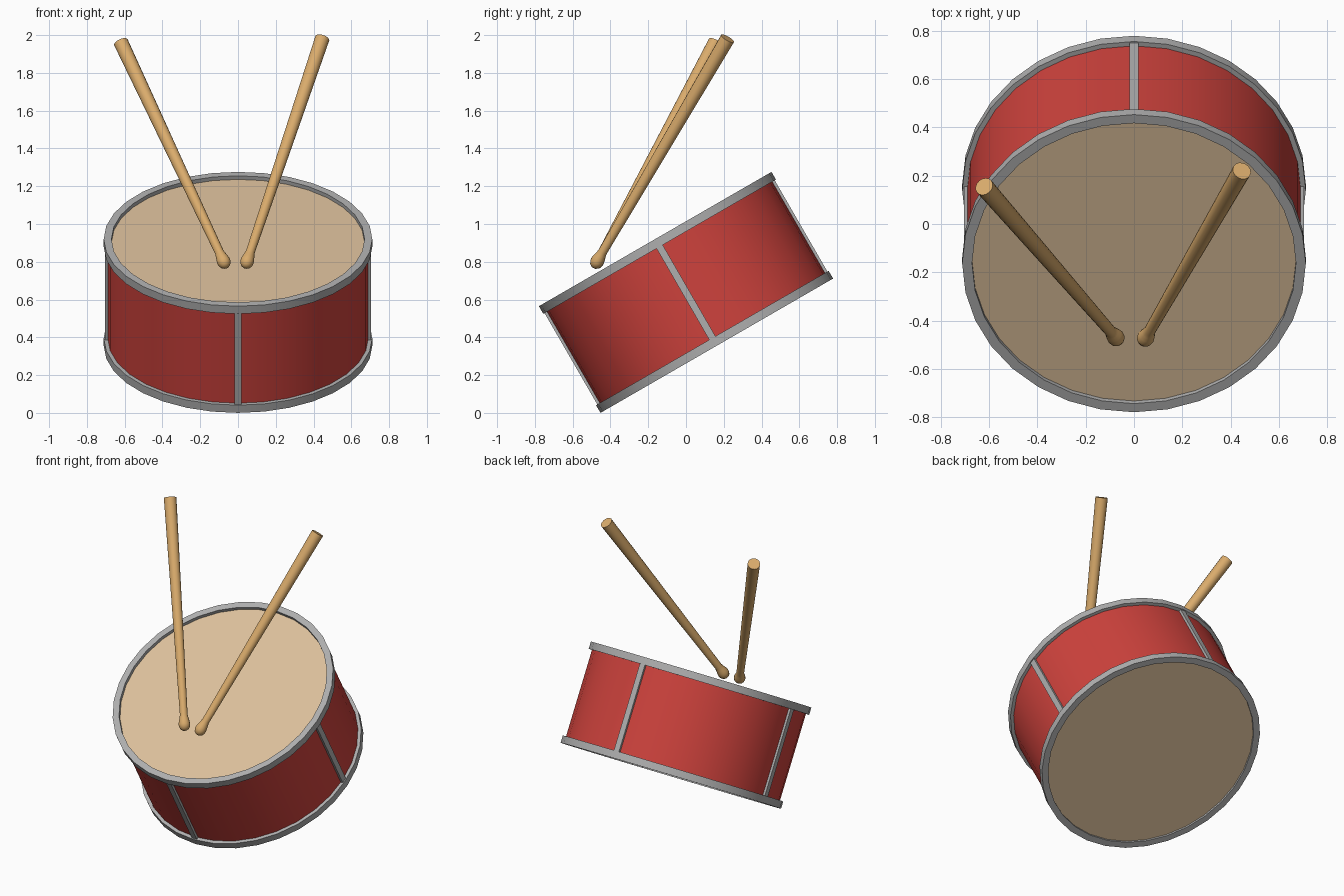
import bpy, bmesh, math
from mathutils import Matrix, Vector

cube = bpy.data.objects.get("Cube")
if cube:
    bpy.data.objects.remove(cube, do_unlink=True)


def material(name, color):
    mat = bpy.data.materials.new(name)
    mat.use_nodes = True
    mat.diffuse_color = (*color, 1)
    bsdf = next(n for n in mat.node_tree.nodes if n.type == 'BSDF_PRINCIPLED')
    bsdf.inputs["Base Color"].default_value = (*color, 1)
    return mat


RED = material("red shell", (0.62, 0.055, 0.046))
GREY = material("grey metal", (0.43, 0.43, 0.43))
SKIN = material("pale skin", (0.72, 0.53, 0.33))
WOOD = material("stick wood", (0.70, 0.41, 0.15))


def finish(name, bm, mat, matrix):
    bmesh.ops.remove_doubles(bm, verts=bm.verts, dist=1e-5)
    bmesh.ops.recalc_face_normals(bm, faces=bm.faces)
    mesh = bpy.data.meshes.new(name)
    bm.to_mesh(mesh)
    bm.free()
    mesh.materials.append(mat)
    obj = bpy.data.objects.new(name, mesh)
    bpy.context.collection.objects.link(obj)
    obj.matrix_world = matrix
    bpy.ops.object.select_all(action='DESELECT')
    obj.select_set(True)
    bpy.context.view_layer.objects.active = obj
    bpy.ops.object.shade_smooth_by_angle(angle=math.radians(30))
    return obj


def lathe(name, profile, mat, matrix, sides=32, closed=False):
    """Spin a (radius, height) profile around the local z axis."""
    bm = bmesh.new()
    verts = [bm.verts.new((r, 0, z)) for r, z in profile]
    edges = [bm.edges.new(pair) for pair in zip(verts, verts[1:])]
    if closed:
        edges.append(bm.edges.new((verts[-1], verts[0])))
    bmesh.ops.spin(bm, geom=verts + edges, axis=(0, 0, 1), cent=(0, 0, 0),
                   angle=math.tau, steps=sides, use_duplicate=False)
    return finish(name, bm, mat, matrix)


# Drum, tilted towards the front
RADIUS, HALF, RIM = 0.711, 0.326, 0.047
tilt = Matrix.Translation((0, 0, 0.638)) @ Matrix.Rotation(math.radians(30), 4, 'X')
shell_end = HALF - RIM / 2
lathe("drum_shell", [(0.69, -shell_end), (0.69, shell_end)], RED, tilt)

# Rims and recessed skins at both ends
for side, end, recess in ((1, "top", 0.022), (-1, "bottom", 0.012)):
    outer, inner = side * HALF, side * (HALF - RIM)
    lathe(end + "_rim", [(0.67, inner), (RADIUS, inner), (RADIUS, outer), (0.67, outer)],
          GREY, tilt, closed=True)
    z = side * (HALF - recess)
    lathe(end + "_skin", [(0, z), (0.675, z), (0.675, z - side * 0.01), (0, z - side * 0.01)],
          SKIN, tilt)

# Four upright bars on the shell
for i, place in enumerate(("left", "back", "right", "front")):
    bm = bmesh.new()
    bmesh.ops.create_cube(bm, size=1)
    bmesh.ops.scale(bm, vec=(0.025, 0.038, 2 * (HALF - RIM / 2)), verts=bm.verts)
    bmesh.ops.translate(bm, vec=(0.691, 0, 0), verts=bm.verts)
    finish(place + "_bar", bm, GREY, tilt @ Matrix.Rotation(i * math.pi / 2, 4, 'Z'))


# Drumsticks: rounded bead, narrow neck, shaft widening to a flat butt
def stick(name, tip, butt):
    tip, axis = Vector(tip), Vector(butt) - Vector(tip)
    matrix = Matrix.Translation(tip) @ axis.to_track_quat('Z', 'Y').to_matrix().to_4x4()
    profile = [(0, -0.036), (0.014, -0.033), (0.026, -0.024), (0.034, -0.009),
               (0.036, 0.006), (0.033, 0.025), (0.028, 0.045), (0.024, 0.065),
               (0.039, axis.length), (0, axis.length)]
    lathe(name, profile, WOOD, matrix, sides=16)


stick("right_stick", (-0.074, -0.471, 0.798), (-0.62, 0.155, 1.962))
stick("left_stick", (0.047, -0.473, 0.798), (0.446, 0.22, 1.982))
